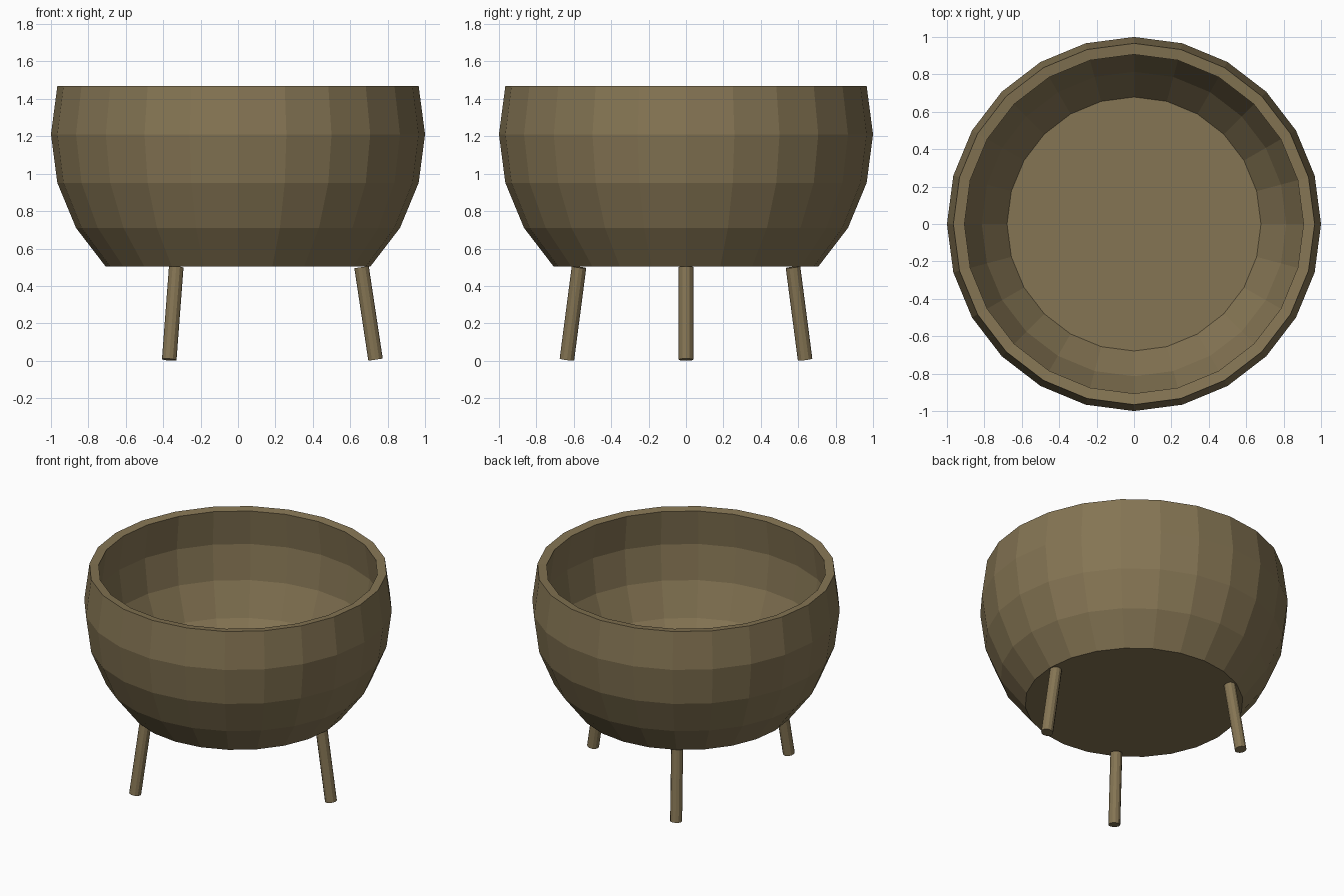
import bpy, bmesh
from math import cos, sin, pi, radians
from mathutils import Matrix

if "Cube" in bpy.data.objects:
    bpy.data.objects.remove(bpy.data.objects["Cube"])

wood = bpy.data.materials.new("brown_wood")
wood.diffuse_color = (0.235, 0.178, 0.088, 1)
wood.use_nodes = True
wood.node_tree.nodes["Principled BSDF"].inputs["Base Color"].default_value = wood.diffuse_color


def add_object(name, bm):
    bmesh.ops.recalc_face_normals(bm, faces=bm.faces)
    mesh = bpy.data.meshes.new(name)
    bm.to_mesh(mesh)
    bm.free()
    mesh.materials.append(wood)
    obj = bpy.data.objects.new(name, mesh)
    bpy.context.collection.objects.link(obj)
    return obj


# Bowl: a 24-sided sphere section with a flat floor, given wall thickness
SIDES, CENTRE_Z = 24, 1.21
bm = bmesh.new()
rings = []
for lat in (-45, -30, -15, 0, 15):
    r, z = cos(radians(lat)), CENTRE_Z + sin(radians(lat))
    rings.append([bm.verts.new((r * cos(2 * pi * i / SIDES), r * sin(2 * pi * i / SIDES), z))
                  for i in range(SIDES)])
floor = bm.faces.new(rings[0][::-1])
for low, high in zip(rings, rings[1:]):
    for i in range(SIDES):
        j = (i + 1) % SIDES
        bm.faces.new((low[i], low[j], high[j], high[i]))
# The consistent winding above already points outwards
mesh = bpy.data.meshes.new("bowl")
bm.to_mesh(mesh)
bm.free()
mesh.materials.append(wood)
bowl = bpy.data.objects.new("bowl", mesh)
bpy.context.collection.objects.link(bowl)
wall = bowl.modifiers.new("wall", 'SOLIDIFY')
wall.thickness = 0.06
wall.offset = -1

# Three round legs splayed outwards under the floor
for k in range(3):
    bm = bmesh.new()
    place = (Matrix.Rotation(k * 2 * pi / 3, 4, 'Z')
             @ Matrix.Translation((0.698, 0, 0.253))
             @ Matrix.Rotation(-0.15, 4, 'Y'))
    bmesh.ops.create_cone(bm, cap_ends=True, segments=12, radius1=0.039, radius2=0.039,
                          depth=0.5, matrix=place)
    add_object(f"leg_{k + 1}", bm)
